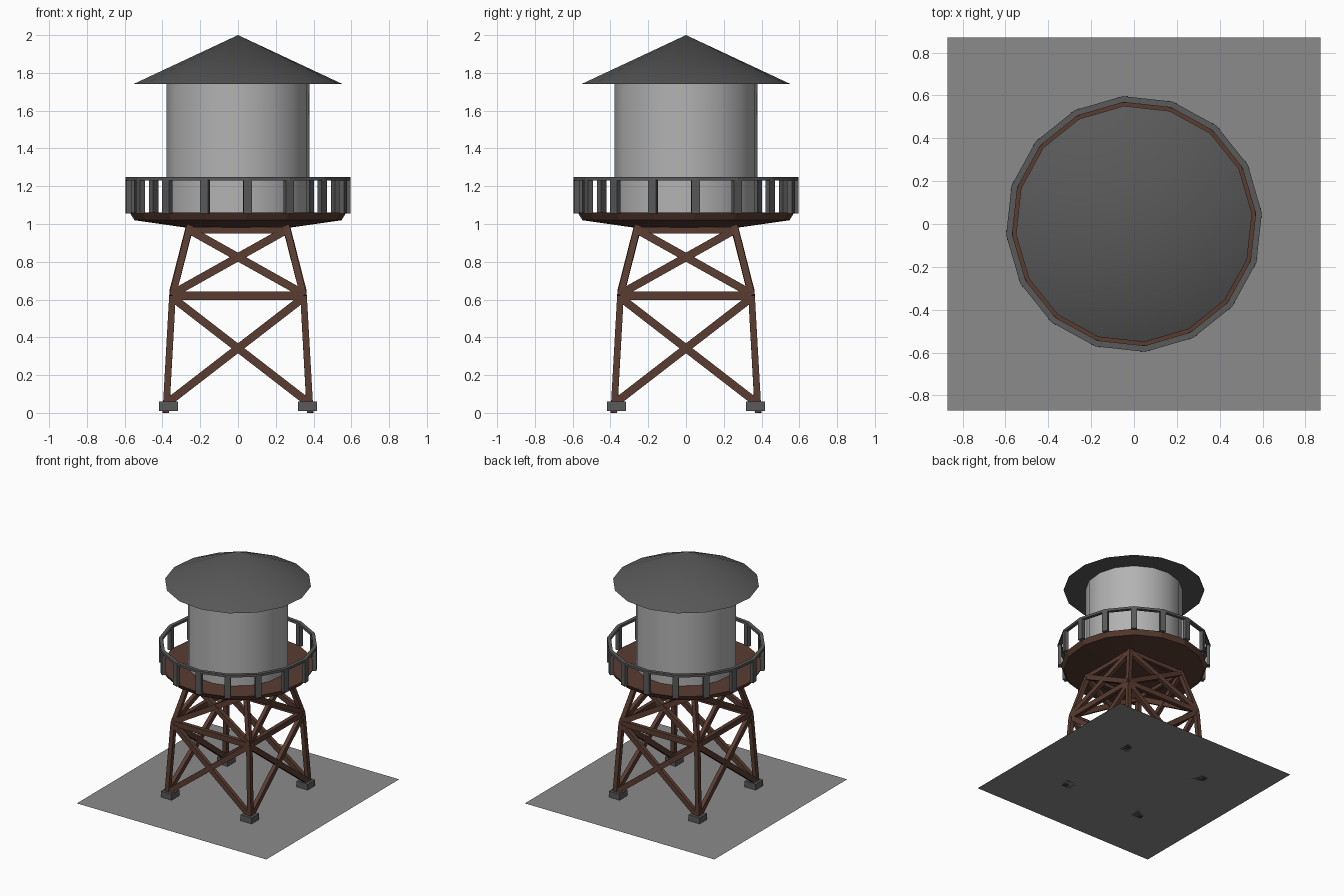
import bpy, bmesh, math
from mathutils import Vector, Matrix

if "Cube" in bpy.data.objects:
    bpy.data.objects.remove(bpy.data.objects["Cube"])

SIDES = 16
OFFSET = math.radians(5)


def material(name, rgb):
    m = bpy.data.materials.new(name)
    m.diffuse_color = (*rgb, 1)
    m.use_nodes = True
    m.node_tree.nodes["Principled BSDF"].inputs["Base Color"].default_value = m.diffuse_color
    return m


RUST = material("rusty_brown", (0.10, 0.045, 0.03))
DARK = material("dark_grey", (0.10, 0.10, 0.10))
PALE = material("pale_grey", (0.45, 0.45, 0.45))
SLAB = material("ground_grey", (0.26, 0.26, 0.26))


def finish(name, bm, mat, smooth=False):
    bmesh.ops.recalc_face_normals(bm, faces=bm.faces)
    me = bpy.data.meshes.new(name)
    bm.to_mesh(me)
    bm.free()
    me.materials.append(mat)
    ob = bpy.data.objects.new(name, me)
    bpy.context.collection.objects.link(ob)
    if smooth:
        bpy.ops.object.select_all(action='DESELECT')
        ob.select_set(True)
        bpy.context.view_layer.objects.active = ob
        bpy.ops.object.shade_smooth_by_angle(angle=math.radians(30))
    return ob


def lathe(name, profile, mat, smooth=False, closed=False):
    """Revolve (radius, z) points in SIDES steps; radius 0 makes a pole."""
    bm = bmesh.new()
    rings = []
    for r, z in profile:
        n = SIDES if r else 1
        rings.append([bm.verts.new((r * math.cos(OFFSET + i * math.tau / SIDES),
                                    r * math.sin(OFFSET + i * math.tau / SIDES), z))
                      for i in range(n)])
    pairs = list(zip(rings, rings[1:]))
    if closed:
        pairs.append((rings[-1], rings[0]))
    for a, b in pairs:
        for i in range(SIDES):
            j = (i + 1) % SIDES
            loop = [a[i % len(a)], a[j % len(a)], b[j % len(b)], b[i % len(b)]]
            bm.faces.new(list(dict.fromkeys(loop)))
    return finish(name, bm, mat, smooth)


def add_box(bm, matrix, size):
    bmesh.ops.create_cube(bm, size=1, matrix=matrix @ Matrix.Diagonal((*size, 1)))


def add_beam(bm, a, b, out, width, depth):
    """Beam from a to b; depth is measured along the outward direction."""
    a, b = Vector(a), Vector(b)
    z = (b - a).normalized()
    x = Vector(out).cross(z).normalized()
    y = z.cross(x)
    m = Matrix((x, y, z)).transposed().to_4x4()
    m.translation = (a + b) / 2
    add_box(bm, m, (width, depth, (b - a).length))


# Ground slab
bm = bmesh.new()
bmesh.ops.create_grid(bm, x_segments=1, y_segments=1, size=0.87,
                      matrix=Matrix.Translation((0, 0, 0.01)))
finish("ground_slab", bm, SLAB)

# Bent legs and footings
FOOT, KNEE, TOP = (0.382, 0.0), (0.347, 0.62), (0.255, 0.99)
legs, feet = bmesh.new(), bmesh.new()
for sx in (-1, 1):
    for sy in (-1, 1):
        pts = [(sx * r, sy * r, z) for r, z in (FOOT, KNEE, TOP)]
        for a, b in zip(pts, pts[1:]):
            add_beam(legs, a, b, (0, sy, 0), 0.035, 0.035)
        add_box(feet, Matrix.Translation((sx * 0.367, sy * 0.367, 0.035)), (0.1, 0.1, 0.05))
finish("legs", legs, RUST)
finish("footings", feet, DARK)

# Cross braces and horizontal girts on the four faces
braces = bmesh.new()
for k in range(4):
    rot = Matrix.Rotation(k * math.pi / 2, 3, 'Z')
    out = rot @ Vector((0, -1, 0))

    def bar(p, q, s, t, width):
        add_beam(braces, rot @ Vector((s * p[0], -p[0], p[1])),
                 rot @ Vector((t * q[0], -q[0], q[1])), out, width, 0.032)

    for low, high in (((0.378, 0.05), (0.347, 0.61)), ((0.347, 0.63), (0.26, 0.97))):
        bar(low, high, -1, 1, 0.042)
        bar(low, high, 1, -1, 0.042)
    bar(KNEE, KNEE, -1, 1, 0.045)
    bar((0.26, 0.967), (0.26, 0.967), -1, 1, 0.035)
finish("braces", braces, RUST)

# Walkway deck with shallow conical underside
lathe("deck", [(0, 1.06), (0.575, 1.06), (0.55, 1.02), (0.27, 0.98), (0, 0.98)], RUST)

# Railing: top rail and posts at the corners
lathe("top_rail", [(0.57, 1.23), (0.599, 1.23), (0.599, 1.25), (0.57, 1.25)], DARK, closed=True)
posts = bmesh.new()
for i in range(SIDES):
    m = Matrix.Rotation(OFFSET + i * math.tau / SIDES, 4, 'Z') @ Matrix.Translation((0.582, 0, 1.145))
    add_box(posts, m, (0.03, 0.046, 0.18))
finish("railing_posts", posts, DARK)

# Tank and roof
lathe("tank", [(0, 1.05), (0.38, 1.05), (0.38, 1.75), (0, 1.75)], PALE, smooth=True)
lathe("roof", [(0, 2.0), (0.553, 1.742), (0, 1.742)], DARK, smooth=True)
